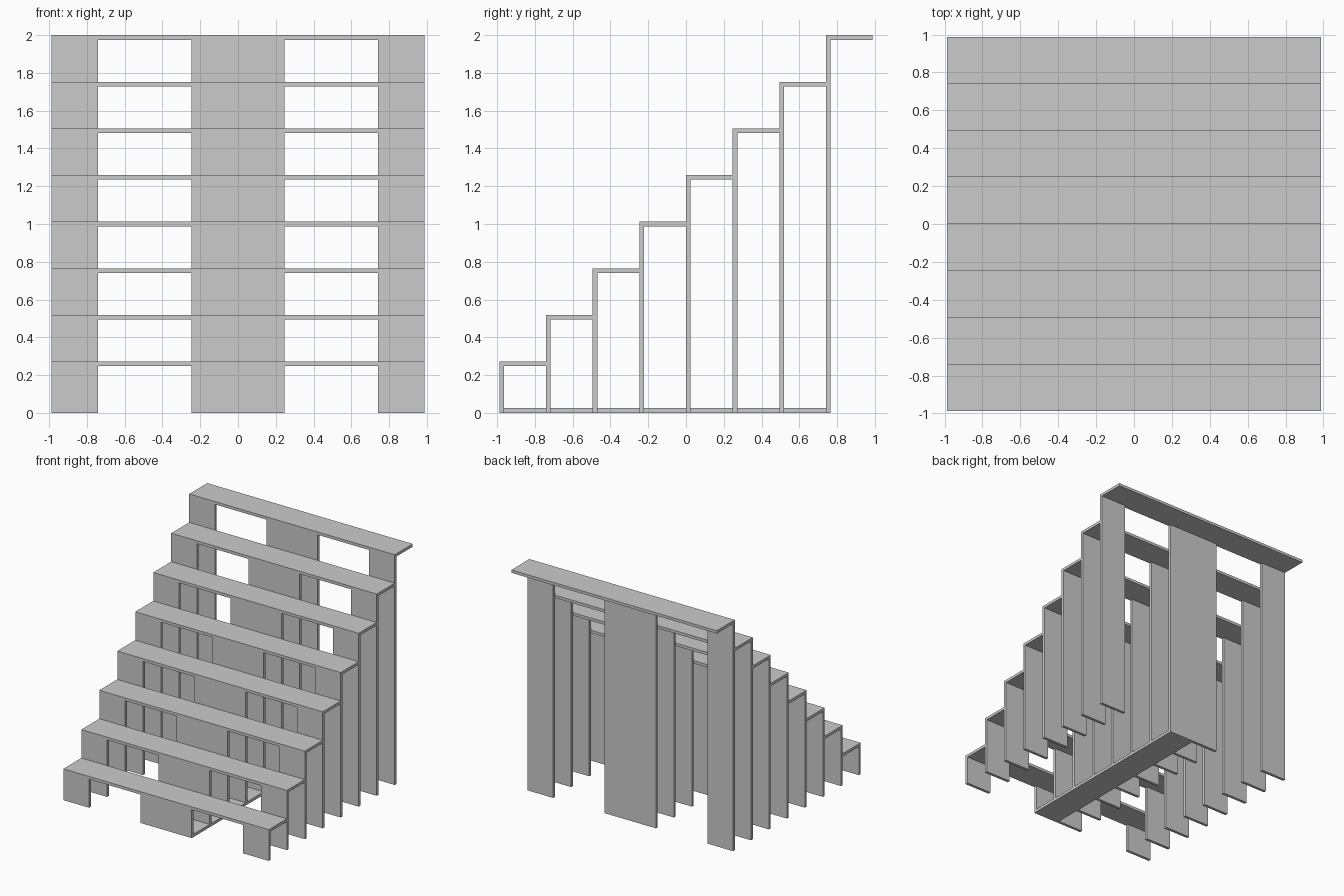
import bpy

if "Cube" in bpy.data.objects:
    bpy.data.objects.remove(bpy.data.objects["Cube"])

U = 2 / 81          # board thickness; everything is a multiple of it
STEPS = 8


def make_object(name, verts, faces):
    mesh = bpy.data.meshes.new(name)
    mesh.from_pydata([(x * U, y * U, z * U) for x, y, z in verts], [], faces)
    mesh.update()
    obj = bpy.data.objects.new(name, mesh)
    bpy.context.collection.objects.link(obj)
    return obj


def extrude_y(name, outline, y0, y1):
    """Extrude an (x, z) outline, counter-clockwise from the front, along y."""
    n = len(outline)
    verts = [(x, y0, z) for x, z in outline] + [(x, y1, z) for x, z in outline]
    faces = [tuple(range(n)), tuple(reversed(range(n, 2 * n)))]
    faces += [(i, i + n, (i + 1) % n + n, (i + 1) % n) for i in range(n)]
    return make_object(name, verts, faces)


def box(name, x0, x1, y0, y1, z0, z1):
    return extrude_y(name, [(x0, z0), (x1, z0), (x1, z1), (x0, z1)], y0, y1)


for i in range(STEPS):
    y = -40 + 10 * i
    top = 11 + 10 * i
    under = top - 1
    # Riser: two outer legs and a wide centre leg joined by a thin top rail
    riser = [(-40, 0), (-30, 0), (-30, under), (-10, under), (-10, 0), (10, 0),
             (10, under), (30, under), (30, 0), (40, 0), (40, top), (-40, top)]
    extrude_y(f"riser_{i + 1}", riser, y, y + 1)
    # Tread: runs back from the riser to the next one
    box(f"tread_{i + 1}", -40, 40, y + 1, y + 10, under, top)

# Floor runner tying the centre legs together, on the right half only
box("floor_runner", 0, 10, -39, 30, 0, 1)
